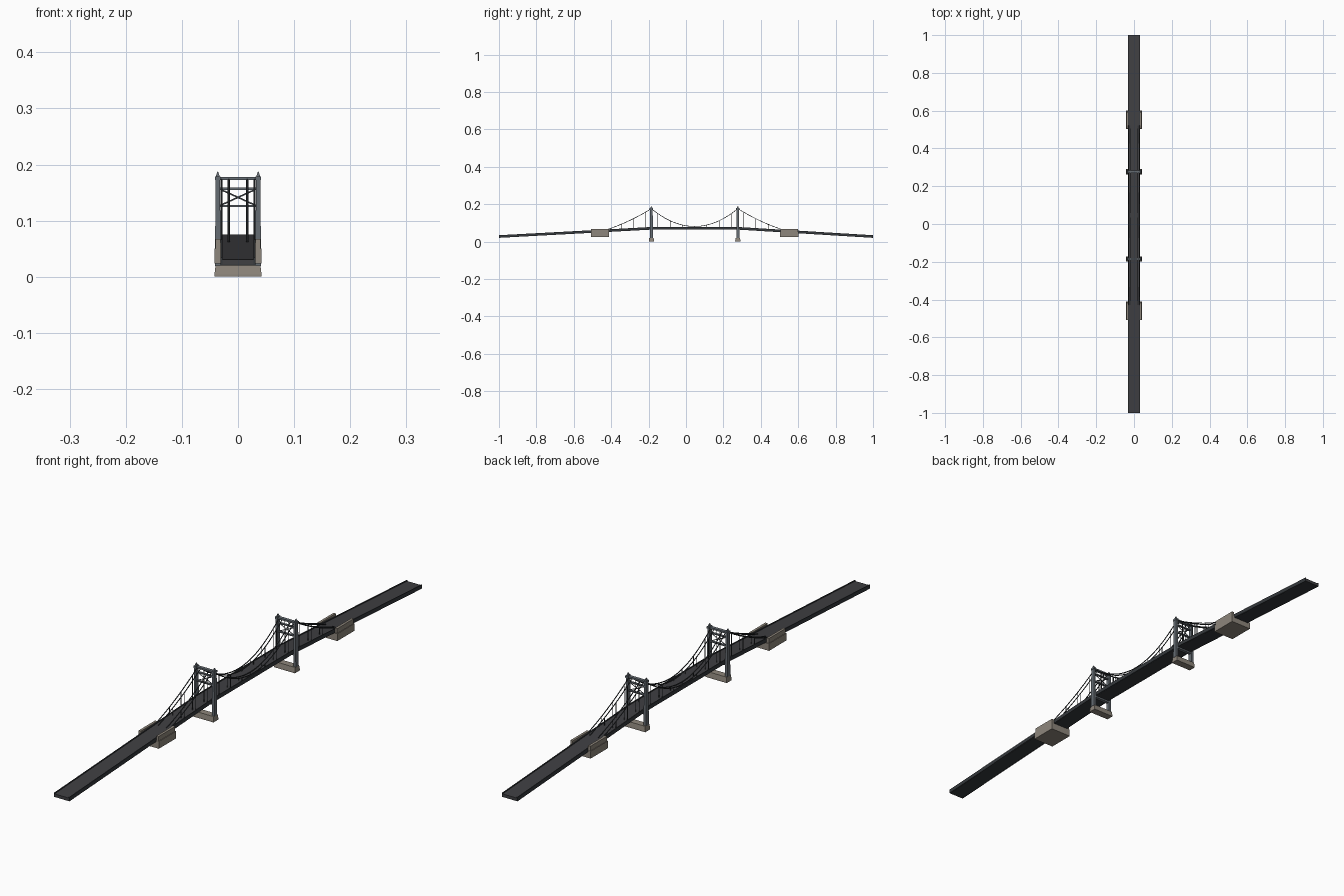
import bpy, bmesh, math
from mathutils import Vector

if "Cube" in bpy.data.objects:
    bpy.data.objects.remove(bpy.data.objects["Cube"])

MID, HALF = 0.046, 0.231          # bridge centre along y, half main span
TOWERS = (MID - HALF, MID + HALF)
CABLE_X = (-0.0295, -0.0165, 0.0165, 0.0295)


def material(name, rgb):
    m = bpy.data.materials.new(name)
    m.diffuse_color = (*rgb, 1)
    m.use_nodes = True
    m.node_tree.nodes["Principled BSDF"].inputs["Base Color"].default_value = m.diffuse_color
    return m


STEEL = material("steel", (0.13, 0.15, 0.17))
DARK = material("dark_steel", (0.035, 0.04, 0.045))
ROAD = material("asphalt", (0.05, 0.05, 0.055))
STONE = material("stone", (0.27, 0.24, 0.20))


def finish(name, bm, mat):
    bmesh.ops.recalc_face_normals(bm, faces=bm.faces)
    me = bpy.data.meshes.new(name)
    bm.to_mesh(me)
    bm.free()
    me.materials.append(mat)
    ob = bpy.data.objects.new(name, me)
    bpy.context.collection.objects.link(ob)
    return ob


def add_box(bm, x, y, z, taper=0.0):
    """Box from (min, max) ranges; taper pulls the top edges inward."""
    lo = [bm.verts.new((a, b, z[0])) for a, b in
          ((x[0], y[0]), (x[1], y[0]), (x[1], y[1]), (x[0], y[1]))]
    hi = [bm.verts.new((a, b, z[1])) for a, b in
          ((x[0] + taper, y[0] + taper), (x[1] - taper, y[0] + taper),
           (x[1] - taper, y[1] - taper), (x[0] + taper, y[1] - taper))]
    bm.faces.new(lo)
    bm.faces.new(hi)
    for i in range(4):
        j = (i + 1) % 4
        bm.faces.new((lo[i], lo[j], hi[j], hi[i]))


def add_bar(bm, a, b, r, sides=6):
    """Round bar between two points."""
    a, b = Vector(a), Vector(b)
    d = b - a
    mat = d.to_track_quat('Z', 'Y').to_matrix().to_4x4()
    mat.translation = (a + b) / 2
    bmesh.ops.create_cone(bm, cap_ends=True, segments=sides, radius1=r,
                          radius2=r, depth=d.length, matrix=mat)


def deck_z(y):
    """Height of the road surface."""
    if y < TOWERS[0]:
        return 0.075 - 0.044 * (TOWERS[0] - y) / (TOWERS[0] + 1)
    if y > TOWERS[1]:
        return 0.075 - 0.044 * (y - TOWERS[1]) / (1 - TOWERS[1])
    return 0.075


def cable_z(d):
    """Height of the cable at distance d from the middle of the bridge."""
    if d <= HALF:
        return 0.081 + 0.095 * (d / HALF) ** 2
    t = (d - HALF) / (0.475 - HALF)
    return 0.176 + (0.062 - 0.176) * t - 0.036 * t * (1 - t)


def sweep_deck(name, x0, x1, z0, z1, mat):
    """Rectangular section following the road line."""
    bm = bmesh.new()
    rings = []
    for y in (-1, TOWERS[0], TOWERS[1], 1):
        z = deck_z(y)
        rings.append([bm.verts.new((x, y, z + h)) for x, h in
                      ((x0, z0), (x1, z0), (x1, z1), (x0, z1))])
    for a, b in zip(rings, rings[1:]):
        for i in range(4):
            j = (i + 1) % 4
            bm.faces.new((a[i], a[j], b[j], b[i]))
    bm.faces.new(rings[0])
    bm.faces.new(rings[-1])
    finish(name, bm, mat)


# Deck: road slab with a raised girder along each edge
sweep_deck("road_deck", -0.028, 0.028, -0.009, 0.0, ROAD)
sweep_deck("deck_underside", -0.0275, 0.0275, -0.011, -0.009, DARK)
for s, side in ((-1, "left"), (1, "right")):
    sweep_deck(side + "_girder", s * 0.028, s * 0.031, -0.011, 0.003, DARK)

for ty, label in zip(TOWERS, ("front", "back")):
    # Stone pier
    bm = bmesh.new()
    add_box(bm, (-0.042, 0.042), (ty - 0.014, ty + 0.014), (0, 0.004))
    add_box(bm, (-0.042, 0.042), (ty - 0.014, ty + 0.014), (0.004, 0.02), 0.002)
    finish(label + "_pier", bm, STONE)

    # Steel tower: legs, caps, finials and cross beams
    bm = bmesh.new()
    for s in (-1, 1):
        c = s * 0.036
        add_box(bm, (c - 0.005, c + 0.005), (ty - 0.008, ty + 0.008), (0.019, 0.175), 0.001)
        add_box(bm, (c - 0.005, c + 0.005), (ty - 0.009, ty + 0.009), (0.172, 0.179))
        add_box(bm, (c - 0.0035, c + 0.0035), (ty - 0.0055, ty + 0.0055), (0.179, 0.188), 0.003)
    for z, h, w in ((0.175, 0.003, 0.006), (0.157, 0.002, 0.004), (0.126, 0.002, 0.004),
                    (0.061, 0.003, 0.006)):
        add_box(bm, (-0.033, 0.033), (ty - w, ty + w), (z - h, z + h))
    finish(label + "_tower", bm, STEEL)

    # Diagonal bracing
    bm = bmesh.new()
    for s in (-1, 1):
        add_bar(bm, (-0.032, ty, 0.1415 - s * 0.0145), (0.032, ty, 0.1415 + s * 0.0145), 0.0014)
    finish(label + "_tower_bracing", bm, STEEL)

# Anchorages: wide block under the deck with a parapet wall on each side
for s, label in ((-1, "front"), (1, "back")):
    y = sorted((MID + s * 0.457, MID + s * 0.555))
    bm = bmesh.new()
    add_box(bm, (-0.042, 0.042), y, (0.024, 0.05))
    for k in (-1, 1):
        x = sorted((k * 0.031, k * 0.040))
        add_box(bm, x, (y[0] + 0.002, y[1] - 0.002), (0.05, 0.067))
    finish(label + "_anchorage", bm, STONE)

# Main cables
for i, x in enumerate(CABLE_X):
    cu = bpy.data.curves.new("main_cable", 'CURVE')
    cu.dimensions = '3D'
    cu.bevel_depth = 0.0018
    cu.bevel_resolution = 1
    cu.use_fill_caps = True
    ds = [-0.475 + (0.475 - HALF) * k / 8 for k in range(8)]
    ds += [-HALF + 2 * HALF * k / 24 for k in range(25)]
    ds += [-d for d in reversed(ds[:8])]
    sp = cu.splines.new('POLY')
    sp.points.add(len(ds) - 1)
    for p, d in zip(sp.points, ds):
        p.co = (x, MID + d, cable_z(abs(d)), 1)
    cu.materials.append(DARK)
    ob = bpy.data.objects.new("main_cable_%d" % (i + 1), cu)
    bpy.context.collection.objects.link(ob)

# Hangers from the cables down to the deck
bm = bmesh.new()
for x in CABLE_X:
    for k in range(-6, 7):
        d = k * 0.0655
        top, low = cable_z(abs(d)), deck_z(MID + d) - 0.004
        if top > low:
            add_bar(bm, (x, MID + d, low), (x, MID + d, top), 0.0012)
finish("hangers", bm, DARK)
